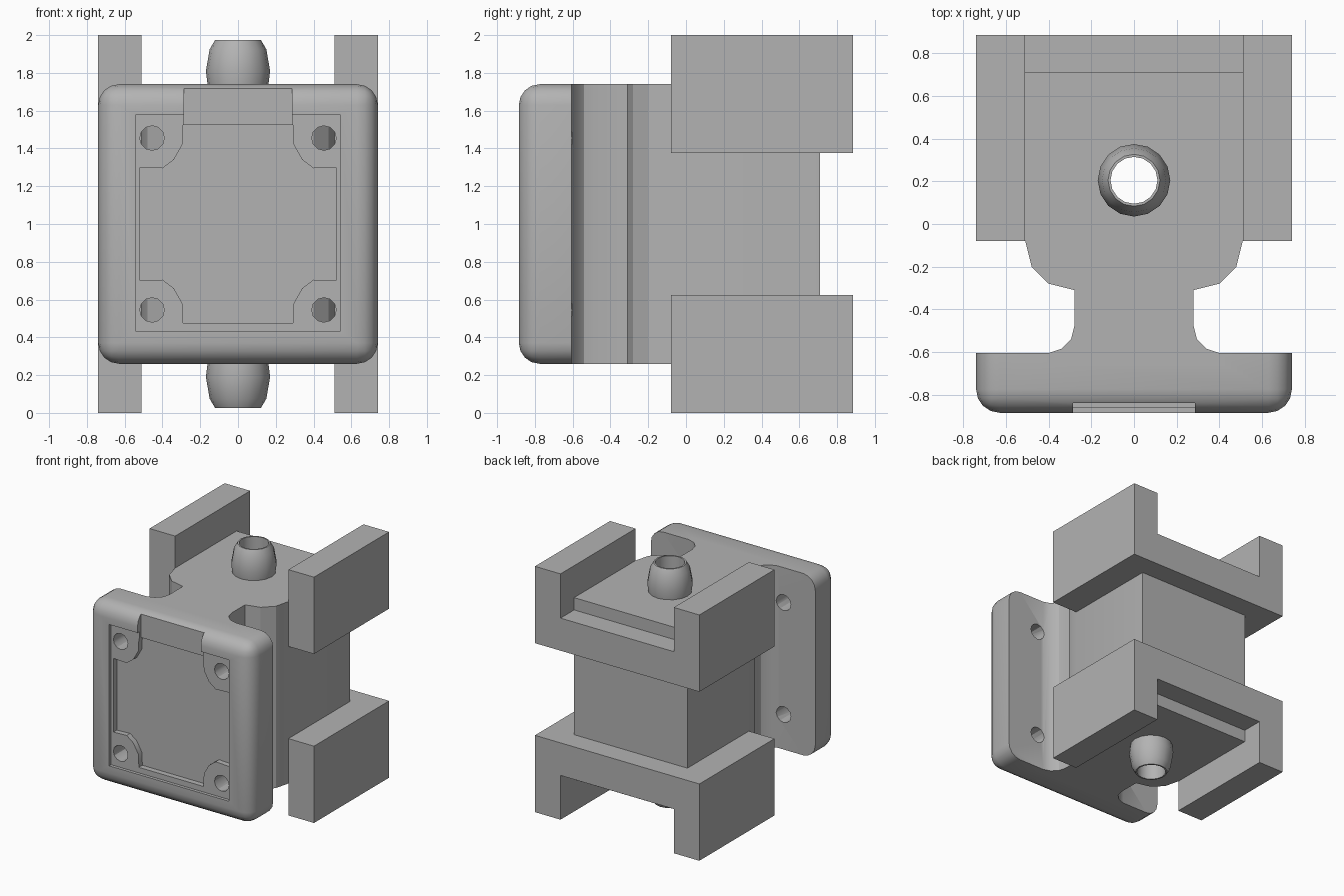
import bpy
import bmesh
import math
from mathutils import Matrix

cube = bpy.data.objects.get("Cube")
if cube:
    bpy.data.objects.remove(cube, do_unlink=True)

grey = bpy.data.materials.new("plain grey")
grey.use_nodes = True
COLOUR = (0.45, 0.45, 0.45, 1)
grey.diffuse_color = COLOUR
grey.node_tree.nodes["Principled BSDF"].inputs["Base Color"].default_value = COLOUR


def add_object(name, bm):
    bmesh.ops.recalc_face_normals(bm, faces=bm.faces)
    mesh = bpy.data.meshes.new(name)
    bm.to_mesh(mesh)
    bm.free()
    mesh.materials.append(grey)
    obj = bpy.data.objects.new(name, mesh)
    bpy.context.collection.objects.link(obj)
    return obj


def prism(name, outline, start, end, axis="Z"):
    """Extrude an outline: (x, y) along z, or (x, z) along y."""
    bm = bmesh.new()
    place = (lambda a, b: (a, b, start)) if axis == "Z" else (lambda a, b: (a, start, b))
    face = bm.faces.new([bm.verts.new(place(a, b)) for a, b in outline])
    moved = bmesh.ops.extrude_face_region(bm, geom=[face])["geom"]
    offset = (0, 0, end - start) if axis == "Z" else (0, end - start, 0)
    bmesh.ops.translate(bm, vec=offset, verts=[v for v in moved if isinstance(v, bmesh.types.BMVert)])
    return add_object(name, bm)


def box(name, x, y, z):
    return prism(name, [(x[0], y[0]), (x[1], y[0]), (x[1], y[1]), (x[0], y[1])], *z)


def cylinder(name, radius, depth, sides, matrix):
    bm = bmesh.new()
    bmesh.ops.create_cone(bm, cap_ends=True, segments=sides, radius1=radius,
                          radius2=radius, depth=depth, matrix=matrix)
    return add_object(name, bm)


def combine(target, tool, operation="DIFFERENCE", keep=False):
    """Apply a boolean and remove its tool unless it is needed again."""
    tool.hide_render = True
    mod = target.modifiers.new("boolean", "BOOLEAN")
    mod.operation, mod.object, mod.solver = operation, tool, "EXACT"
    graph = bpy.context.evaluated_depsgraph_get()
    mesh = bpy.data.meshes.new_from_object(target.evaluated_get(graph))
    target.modifiers.clear()
    target.data = mesh
    if not keep:
        bpy.data.objects.remove(tool, do_unlink=True)


BOTTOM, TOP, MID = 0.26, 1.74, 1.0
NUB_Y = 0.205

# Face plate with rounded front and corner edges
bm = bmesh.new()
bmesh.ops.create_cube(bm, size=1, matrix=Matrix.Translation((0, -0.745, MID))
                      @ Matrix.Diagonal((1.48, 0.28, TOP - BOTTOM, 1)))
edges = [e for e in bm.edges if min(v.co.y for v in e.verts) < -0.8]
bmesh.ops.bevel(bm, geom=edges, offset=0.11, segments=4, profile=0.5, affect="EDGES")
body = add_object("mount_body", bm)

# Neck and block behind the plate
half = [(0.40, -0.65), (0.40, -0.605), (0.34, -0.585), (0.295, -0.54), (0.28, -0.48),
        (0.28, -0.31), (0.40, -0.28), (0.48, -0.2), (0.51, -0.08), (0.51, 0.71)]
block = prism("block", half + [(-x, y) for x, y in reversed(half)], BOTTOM, TOP)
combine(body, block, "UNION")

# Shallow square recess, upper channel and deeper panel around the corner bosses
combine(body, box("recess", (-0.54, 0.54), (-1, -0.86), (0.43, 1.58)))
combine(body, box("channel", (-0.285, 0.285), (-1, -0.84), (1.5, 1.9)))
quarter = [(0.52, 0.3), (0.40, 0.295), (0.34, 0.34), (0.295, 0.42), (0.29, 0.525)]
right = [(x, -z) for x, z in reversed(quarter)] + quarter
outline = [(x, MID + z) for x, z in right + [(-x, z) for x, z in reversed(right)]]
combine(body, prism("panel", outline, -1, -0.815, "Y"))

# Four screw holes
for x in (-0.455, 0.455):
    for z in (-0.455, 0.455):
        turn = Matrix.Translation((x, -0.7, MID + z)) @ Matrix.Rotation(math.pi / 2, 4, "X")
        combine(body, cylinder("screw_hole", 0.065, 0.6, 12, turn))

# U-shaped brackets above and below
bore = cylinder("bore", 0.11, 3, 16, Matrix.Translation((0, NUB_Y, MID)))
combine(body, bore, keep=True)
parts = [body]
for name, sign in (("upper", 1), ("lower", -1)):
    u_shape = [(-0.74, 0.375), (0.74, 0.375), (0.74, 1), (0.51, 1),
               (0.51, 0.64), (-0.51, 0.64), (-0.51, 1), (-0.74, 1)]
    bracket = prism(name + "_bracket", [(x, MID + sign * z) for x, z in u_shape], -0.08, 0.885, "Y")
    combine(bracket, bore, keep=True)

    # Hollow tapered nub
    profile = [(0.11, 0.73), (0.16, 0.73), (0.17, 0.81), (0.15, 0.925), (0.122, 0.973), (0.11, 0.973)]
    bm = bmesh.new()
    verts = [bm.verts.new((r, NUB_Y, MID + sign * z)) for r, z in profile]
    ring = [bm.edges.new((a, b)) for a, b in zip(verts, verts[1:] + verts[:1])]
    bmesh.ops.spin(bm, geom=verts + ring, cent=(0, NUB_Y, 0), axis=(0, 0, 1),
                   angle=math.tau, steps=16, use_merge=True)
    bmesh.ops.remove_doubles(bm, verts=bm.verts, dist=0.0005)
    parts += [bracket, add_object(name + "_nub", bm)]

bpy.data.objects.remove(bore, do_unlink=True)

for obj in parts:
    bpy.ops.object.select_all(action="DESELECT")
    obj.select_set(True)
    bpy.context.view_layer.objects.active = obj
    bpy.ops.object.shade_smooth_by_angle(angle=math.radians(30))
